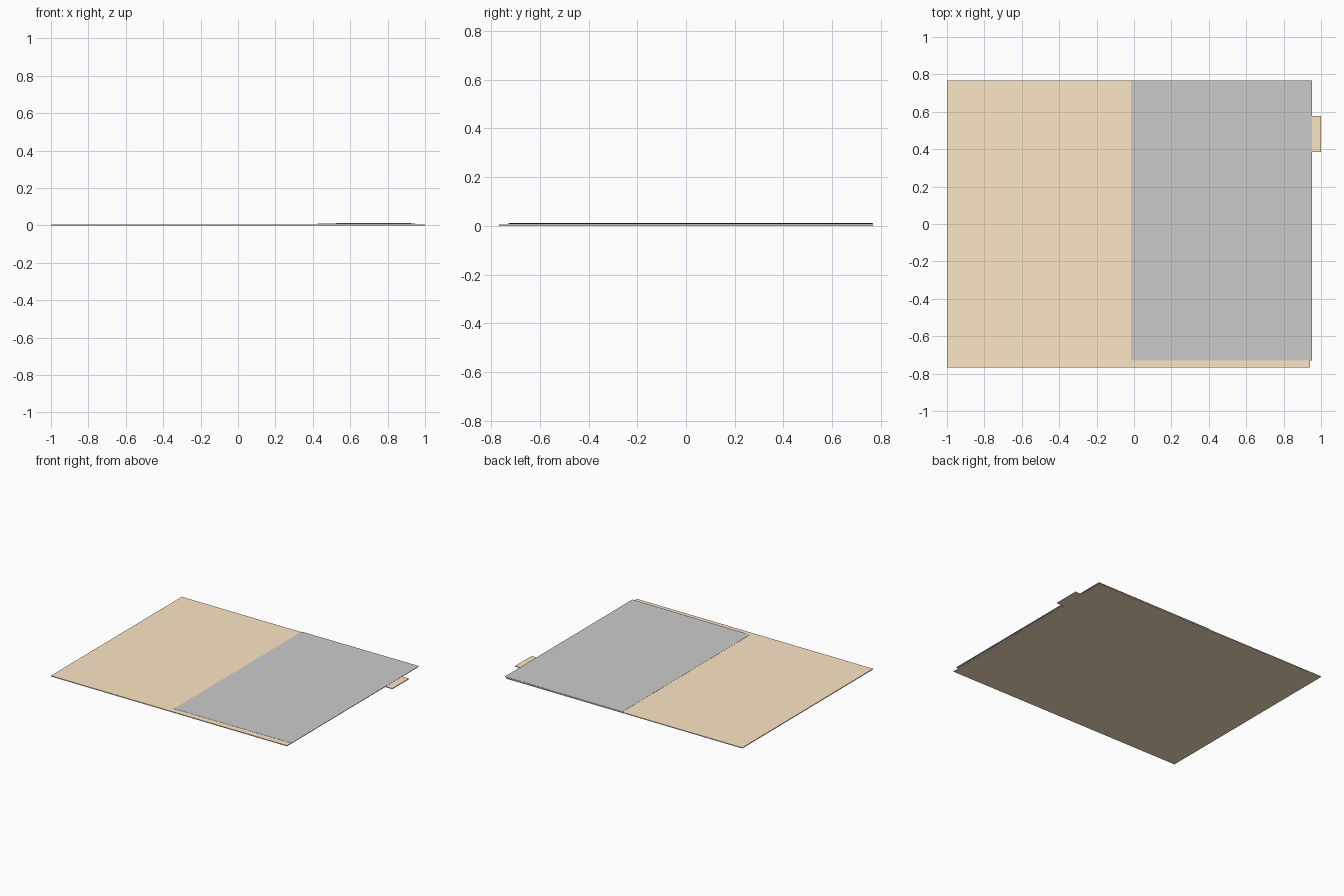
import bpy, bmesh

if "Cube" in bpy.data.objects:
    bpy.data.objects.remove(bpy.data.objects["Cube"])

manila = bpy.data.materials.new("manila_card")
manila.diffuse_color = (0.99, 0.80, 0.56, 1)
manila.use_nodes = True
manila.node_tree.nodes["Principled BSDF"].inputs["Base Color"].default_value = manila.diffuse_color


def slab(name, outline, base, thickness, material=None):
    """Extrude a plan outline; base(x) gives the underside height."""
    bm = bmesh.new()
    low = [bm.verts.new((x, y, base(x))) for x, y in outline]
    high = [bm.verts.new((x, y, base(x) + thickness)) for x, y in outline]
    n = len(outline)
    bm.faces.new(low[::-1])
    bm.faces.new(high)
    for i in range(n):
        j = (i + 1) % n
        bm.faces.new((low[i], low[j], high[j], high[i]))
    mesh = bpy.data.meshes.new(name)
    bm.to_mesh(mesh)
    bm.free()
    obj = bpy.data.objects.new(name, mesh)
    bpy.context.collection.objects.link(obj)
    if material:
        mesh.materials.append(material)
    return obj


def flat(x):
    return 0.0


# Open folder: front cover on the left, tabbed back cover on the right
slab("folder_front_cover",
     [(-1, -0.768), (-0.015, -0.768), (-0.015, 0.768), (-1, 0.768)],
     flat, 0.006, manila)
slab("folder_back_cover",
     [(-0.015, -0.768), (0.94, -0.768), (0.94, 0.385), (1, 0.385),
      (1, 0.578), (0.94, 0.578), (0.94, 0.768), (-0.015, 0.768)],
     flat, 0.006, manila)

# Loose sheets, lifting slightly towards the open edge
for i, (x0, x1, y0, y1) in enumerate([(-0.008, 0.945, -0.725, 0.765),
                                      (-0.015, 0.952, -0.73, 0.768)]):
    slab(f"paper_sheet_{i + 1}", [(x0, y0), (x1, y0), (x1, y1), (x0, y1)],
         lambda x, i=i: 0.0072 + 0.002 * i + (0.0015 + 0.001 * i) * x, 0.001)
